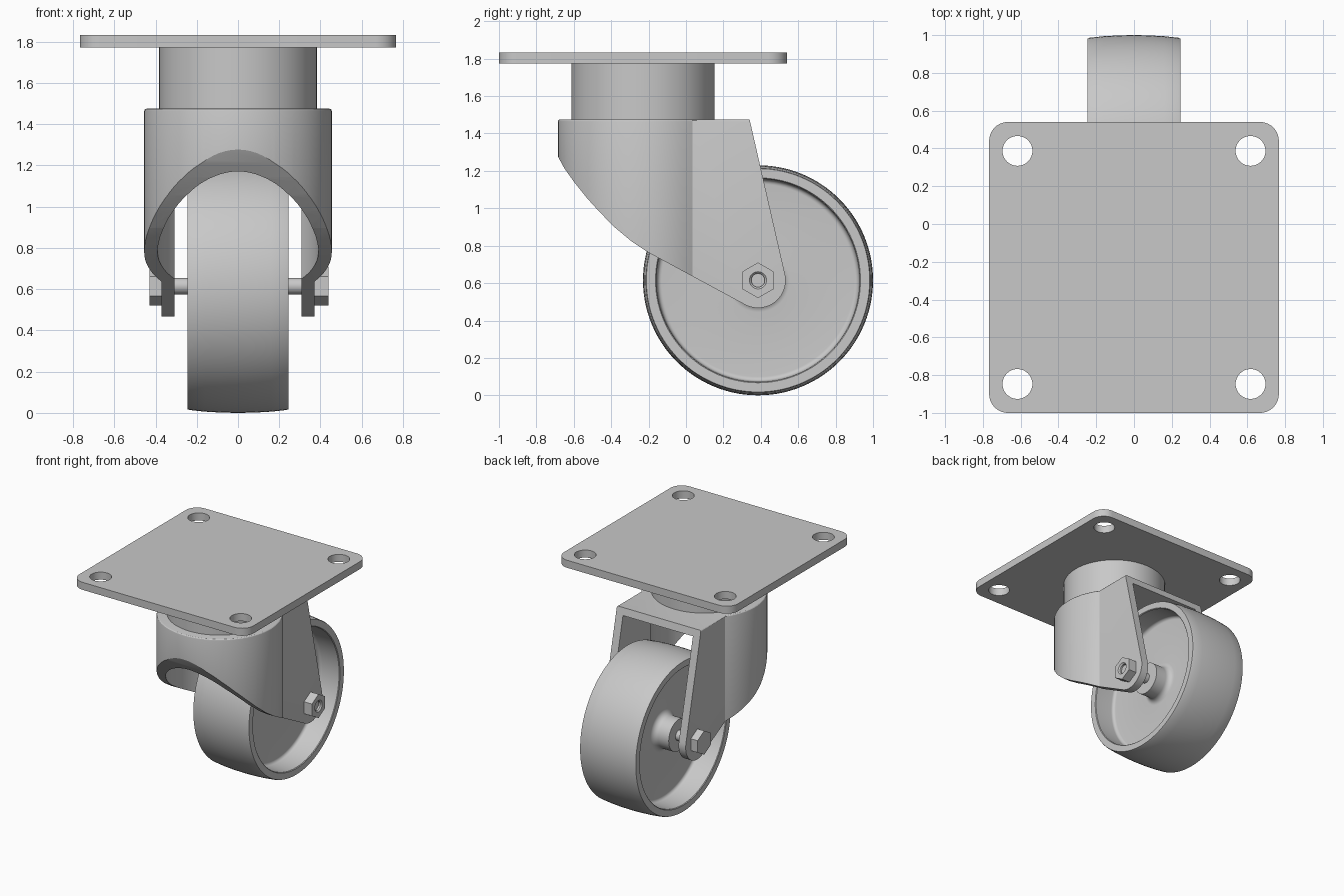
import bpy, bmesh, math
from math import cos, sin, pi, radians
from mathutils import Vector

cube = bpy.data.objects.get("Cube")
if cube:
    bpy.data.objects.remove(cube, do_unlink=True)

steel = bpy.data.materials.new("grey steel")
steel.use_nodes = True
GREY = (0.58, 0.58, 0.58, 1)
steel.diffuse_color = GREY
steel.node_tree.nodes["Principled BSDF"].inputs["Base Color"].default_value = GREY

SWIVEL_Y = -0.23            # vertical swivel axis
AXLE_Y, AXLE_Z = 0.385, 0.615


def arc(cx, cy, r, start, end, n):
    """Points on an arc, angles in degrees."""
    return [(cx + r * cos(radians(start + (end - start) * i / n)),
             cy + r * sin(radians(start + (end - start) * i / n))) for i in range(n + 1)]


def make(name, bm):
    bmesh.ops.recalc_face_normals(bm, faces=bm.faces)
    mesh = bpy.data.meshes.new(name)
    bm.to_mesh(mesh)
    bm.free()
    mesh.materials.append(steel)
    obj = bpy.data.objects.new(name, mesh)
    bpy.context.collection.objects.link(obj)
    return obj


def prism(name, outline, low, high, place=lambda a, b, c: (a, b, c), bevel_top=0):
    """Extrude a closed outline between two levels."""
    bm = bmesh.new()
    base = bm.faces.new([bm.verts.new(place(a, b, low)) for a, b in outline])
    top = bmesh.ops.extrude_face_region(bm, geom=[base], use_keep_orig=True)["geom"]
    shift = Vector(place(0, 0, high)) - Vector(place(0, 0, low))
    bmesh.ops.translate(bm, vec=shift, verts=[v for v in top if isinstance(v, bmesh.types.BMVert)])
    if bevel_top:
        rim = [e for e in bm.edges if all(abs(v.co.z - high) < 1e-4 for v in e.verts)]
        bmesh.ops.bevel(bm, geom=rim, offset=bevel_top, segments=3, profile=0.5, affect='EDGES')
    return make(name, bm)


def lathe(name, profile, segments, closed=False):
    """Turn (x, radius) points about the axle line."""
    bm = bmesh.new()
    verts = [bm.verts.new((x, 0, r)) for x, r in profile]
    pairs = list(zip(verts, verts[1:])) + ([(verts[-1], verts[0])] if closed else [])
    edges = [bm.edges.new(p) for p in pairs]
    bmesh.ops.spin(bm, geom=verts + edges, cent=(0, 0, 0), axis=(1, 0, 0),
                   angle=2 * pi, steps=segments, use_merge=True)
    bmesh.ops.remove_doubles(bm, verts=bm.verts, dist=1e-5)
    bmesh.ops.translate(bm, vec=(0, AXLE_Y, AXLE_Z), verts=bm.verts)
    return make(name, bm)


def combine(obj, cutter, operation):
    """Bake a boolean and discard the cutter."""
    mod = obj.modifiers.new("cut", 'BOOLEAN')
    mod.object, mod.operation, mod.solver = cutter, operation, 'EXACT'
    bpy.context.view_layer.update()
    result = bpy.data.meshes.new_from_object(
        obj.evaluated_get(bpy.context.evaluated_depsgraph_get()))
    obj.modifiers.clear()
    obj.data = result
    bpy.data.objects.remove(cutter, do_unlink=True)


def smooth(obj, angle=30):
    bpy.ops.object.select_all(action='DESELECT')
    obj.select_set(True)
    bpy.context.view_layer.objects.active = obj
    bpy.ops.object.shade_smooth_by_angle(angle=radians(angle))


# Mounting plate with rounded corners and four bolt holes
corners = []
for sx, sy, start in ((1, 1, 0), (-1, 1, 90), (-1, -1, 180), (1, -1, 270)):
    corners += arc(sx * 0.667, SWIVEL_Y + sy * 0.67, 0.1, start, start + 90, 10)
plate = prism("mounting_plate", corners, 1.773, 1.833)
for sx in (-1, 1):
    for sy in (-1, 1):
        hole = prism("hole_cutter", arc(sx * 0.617, SWIVEL_Y + sy * 0.617, 0.079, 0, 352.5, 47), 1.7, 1.9)
        combine(plate, hole, 'DIFFERENCE')
smooth(plate)

# Swivel neck
neck = prism("swivel_neck", arc(0, SWIVEL_Y, 0.382, 0, 355, 71), 1.46, 1.78)
smooth(neck)


# Fork: round shell in plan with two flat legs, trimmed by its side profile
def shell_outline(radius, half_width, back):
    a = math.degrees(math.acos(half_width / radius))
    return [(half_width, back)] + arc(0, SWIVEL_Y, radius, a, -180 - a, 64) + [(-half_width, back)]


fork = prism("fork", shell_outline(0.455, 0.37, 1.0), 0.2, 1.475, bevel_top=0.012)
cavity = prism("cavity_cutter", shell_outline(0.39, 0.308, 1.2), 0.0, 1.418)
side = [(0.34, 1.6), (0.34, 1.475)]
side += arc(AXLE_Y, AXLE_Z, 0.148, 13, -118, 20)
side += [(-0.2, 0.763), (-0.29, 0.822), (-0.38, 0.897), (-0.46, 0.978), (-0.53, 1.055),
         (-0.6, 1.143), (-0.65, 1.213), (-0.685, 1.277), (-0.8, 1.5), (-0.8, 1.6)]
trim = prism("trim_cutter", side, -1, 1, place=lambda a, b, c: (c, a, b))
combine(fork, trim, 'INTERSECT')
combine(fork, cavity, 'DIFFERENCE')
smooth(fork, 25)

# Wheel: crowned tread, recessed web and filleted hub
WEB = 0.07
half = [(0.0, 0.615), (0.08, 0.6135), (0.16, 0.609), (0.235, 0.601), (0.245, 0.597),
        (0.245, 0.548), (0.24, 0.543)]
half += arc(WEB + 0.025, 0.515, 0.025, 90, 180, 6)
half += arc(WEB + 0.045, 0.17, 0.045, 180, 270, 8)
half += [(0.205, 0.125), (0.205, 0.04)]
mirrored = [(-x, r) for x, r in reversed(half[1:])]
wheel = lathe("wheel", half + mirrored, 112, closed=True)
smooth(wheel)

# Axle bolt shaft
shaft = lathe("axle_shaft", [(-0.4, 0), (-0.4, 0.04), (0.415, 0.04), (0.415, 0)], 32)
smooth(shaft)


# Hexagonal bolt head and bored nut
def hexagon(name, low, high):
    points = [(AXLE_Y + a, AXLE_Z + b) for a, b in arc(0, 0, 0.095, 30, 330, 5)]
    return prism(name, points, low, high, place=lambda a, b, c: (c, a, b))


hexagon("bolt_head", -0.43, -0.365)
nut = hexagon("axle_nut", 0.365, 0.44)
bore = lathe("bore_cutter", [(0.415, 0), (0.415, 0.036), (0.43, 0.036), (0.45, 0.056), (0.45, 0)], 32)
combine(nut, bore, 'DIFFERENCE')
smooth(nut)
